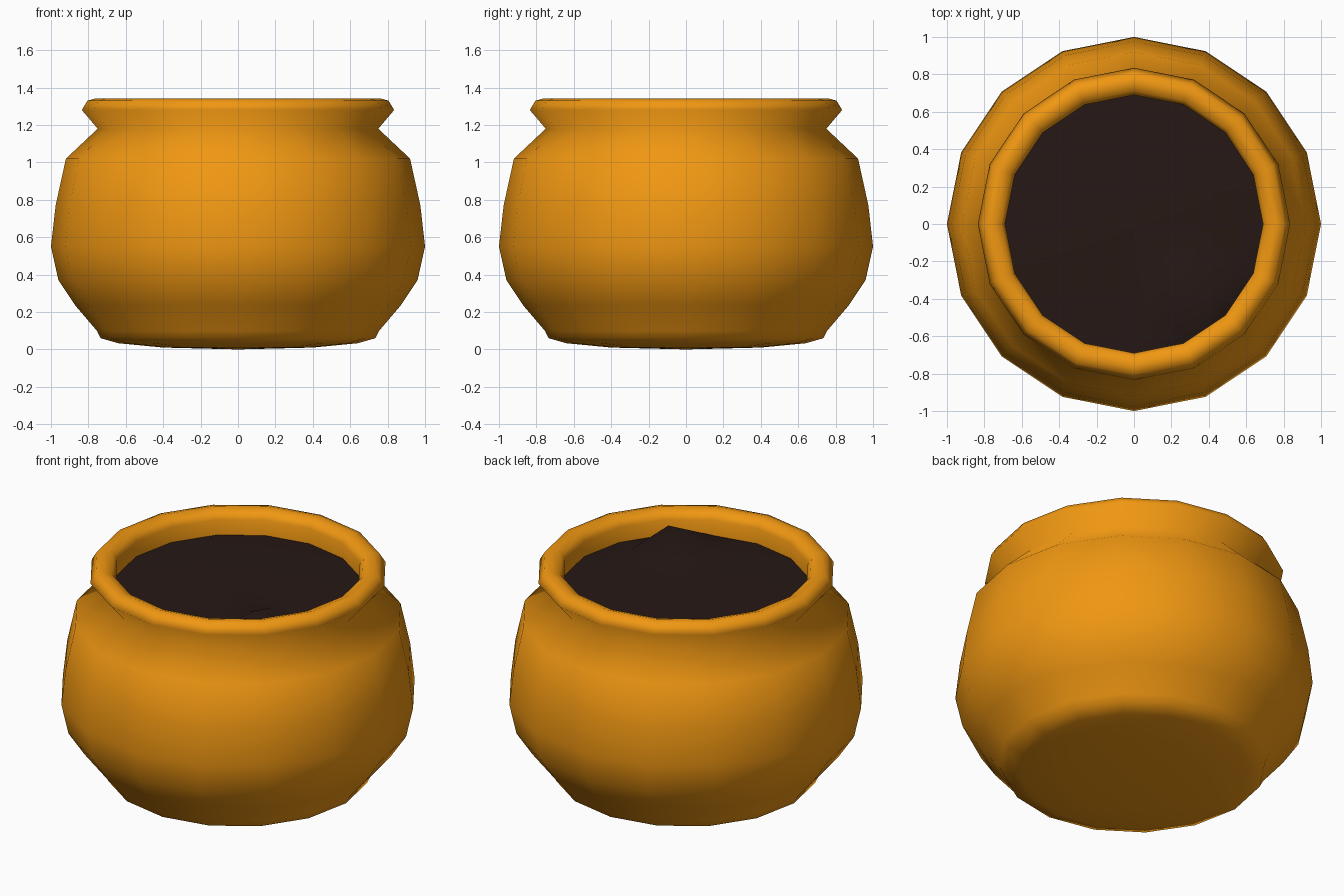
import bpy, bmesh, math

if "Cube" in bpy.data.objects:
    bpy.data.objects.remove(bpy.data.objects["Cube"])

SIDES = 16


def material(name, color):
    m = bpy.data.materials.new(name)
    m.diffuse_color = (*color, 1)
    m.use_nodes = True
    m.node_tree.nodes["Principled BSDF"].inputs["Base Color"].default_value = m.diffuse_color
    return m


def add_lathe(name, profile, mat, raised=None):
    """Revolve (radius, z) points about z; raised maps (ring, side) to a z offset."""
    raised = raised or {}
    bm = bmesh.new()
    rings = []
    for i, (r, z) in enumerate(profile):
        if r == 0:
            rings.append([bm.verts.new((0, 0, z))] * SIDES)
            continue
        ring = []
        for k in range(SIDES):
            a = 2 * math.pi * k / SIDES
            ring.append(bm.verts.new((r * math.cos(a), r * math.sin(a), z + raised.get((i, k), 0))))
        rings.append(ring)
    for low, high in zip(rings, rings[1:]):
        for k in range(SIDES):
            n = (k + 1) % SIDES
            corners = list(dict.fromkeys((low[k], low[n], high[n], high[k])))
            bm.faces.new(corners)
    mesh = bpy.data.meshes.new(name)
    bm.to_mesh(mesh)
    bm.free()
    mesh.materials.append(mat)
    mesh.shade_smooth()
    obj = bpy.data.objects.new(name, mesh)
    bpy.context.collection.objects.link(obj)
    return obj


clay = material("orange_clay", (0.87, 0.31, 0.006))
dark = material("dark_filling", (0.019, 0.009, 0.007))

# Pot: domed base, round belly, pinched neck, rolled rim, inner wall
add_lathe("pot", [
    (0, 0.0), (0.40, 0.01), (0.64, 0.033), (0.735, 0.06), (0.755, 0.10),
    (0.87, 0.235), (0.96, 0.37), (1.0, 0.55), (0.975, 0.77), (0.92, 1.02),
    (0.75, 1.18), (0.835, 1.28), (0.805, 1.33), (0.76, 1.342),
    (0.71, 1.325), (0.69, 1.29), (0.695, 1.15)], clay)

# Filling: nearly flat surface with one small peak towards the front right
add_lathe("filling", [(0.695, 1.195), (0.57, 1.20), (0.35, 1.205), (0, 1.205)],
          dark, raised={(1, 14): 0.11})
